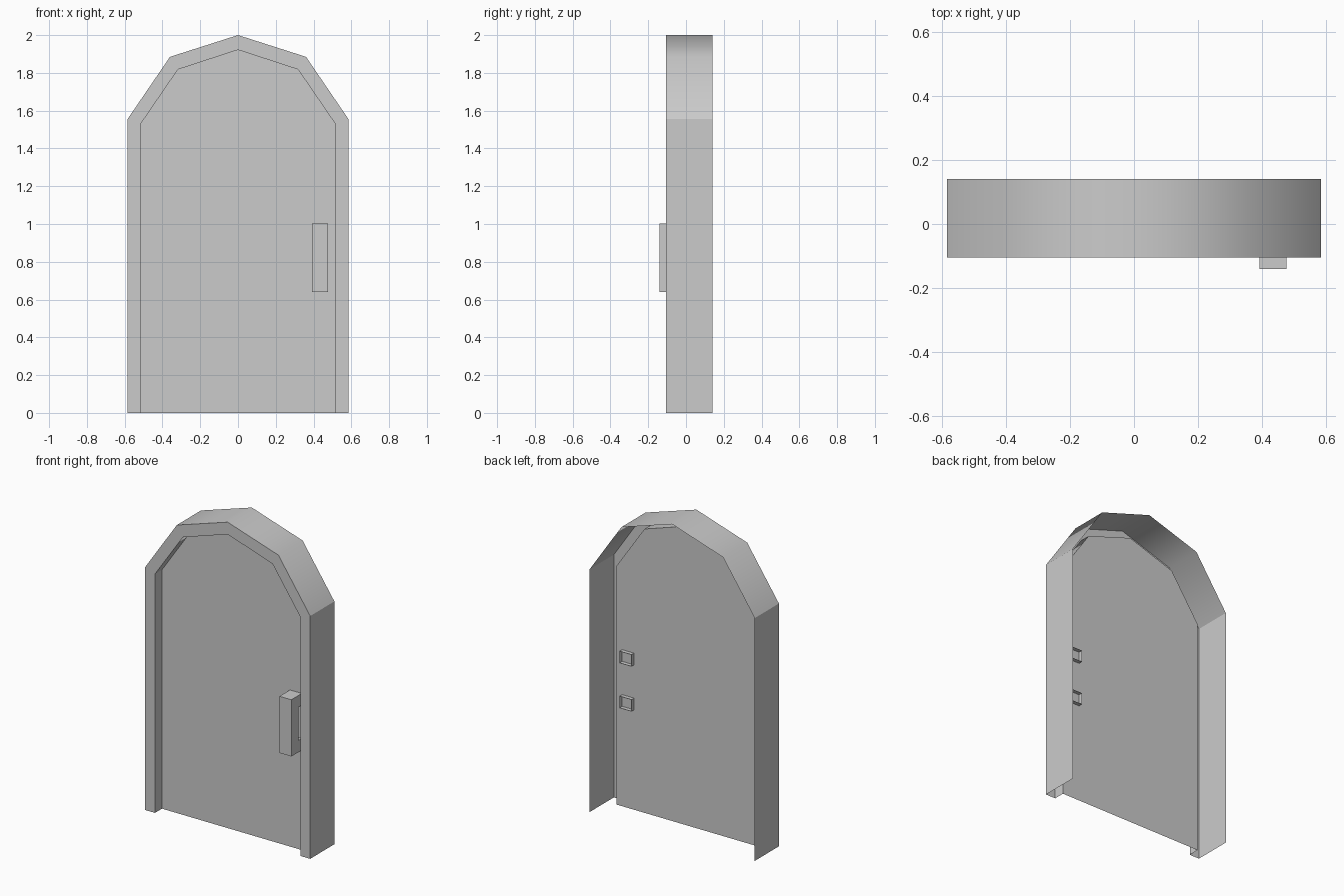
import bpy

if "Cube" in bpy.data.objects:
    bpy.data.objects.remove(bpy.data.objects["Cube"])

FRONT, BACK, DOOR_Y = -0.105, 0.14, -0.034


def mirrored(half):
    """Left half of an arch, ending at the apex, completed on the right."""
    return half + [(-x, z) for x, z in reversed(half[:-1])]


def make(name, verts, faces, smooth=()):
    mesh = bpy.data.meshes.new(name)
    mesh.from_pydata(verts, [], faces)
    for i in smooth:
        mesh.polygons[i].use_smooth = True
    mesh.update()
    obj = bpy.data.objects.new(name, mesh)
    bpy.context.collection.objects.link(obj)
    return obj


outer = mirrored([(-0.585, 0), (-0.585, 1.555), (-0.36, 1.885), (0, 2.0)])
inner = mirrored([(-0.515, 0), (-0.515, 1.53), (-0.318, 1.818), (0, 1.922)])

# Arched frame: an open shell of outer wall, front rim and inner reveal
verts, faces, smooth = [], [], []
for (ox, oz), (ix, iz) in zip(outer, inner):
    verts += [(ox, BACK, oz), (ox, FRONT, oz), (ix, FRONT, iz), (ix, DOOR_Y, iz)]
last = len(outer) - 2
for i in range(last + 1):
    for s in range(3):
        if s != 1 and 0 < i < last:      # soft arch, hard upright sides and rim
            smooth.append(len(faces))
        a, b = 4 * i + s, 4 * (i + 1) + s
        faces.append((a, a + 1, b + 1, b))
make("door_frame", verts, faces, smooth)

# Door panel: a single arched sheet at the back of the reveal
panel = [(x, DOOR_Y, z) for x, z in reversed(inner)]
make("door_panel", panel, [tuple(range(len(panel)))])

# Pull handle: C profile extruded sideways, its two legs pass through the door
tip, grip, leg_end = -0.14, -0.07, -0.008
profile = [(leg_end, 0.64), (leg_end, 0.715), (grip, 0.715), (grip, 0.928),
           (leg_end, 0.928), (leg_end, 1.003), (tip, 1.003), (tip, 0.64)]
n = len(profile)
verts = [(x, y, z) for x in (0.392, 0.476) for y, z in profile]
faces = [tuple(reversed(range(n))), tuple(range(n, 2 * n))]
for i in range(n):
    if i not in (0, 4):                  # leg ends stay open
        j = (i + 1) % n
        faces.append((i, j, j + n, i + n))
make("handle", verts, faces)
